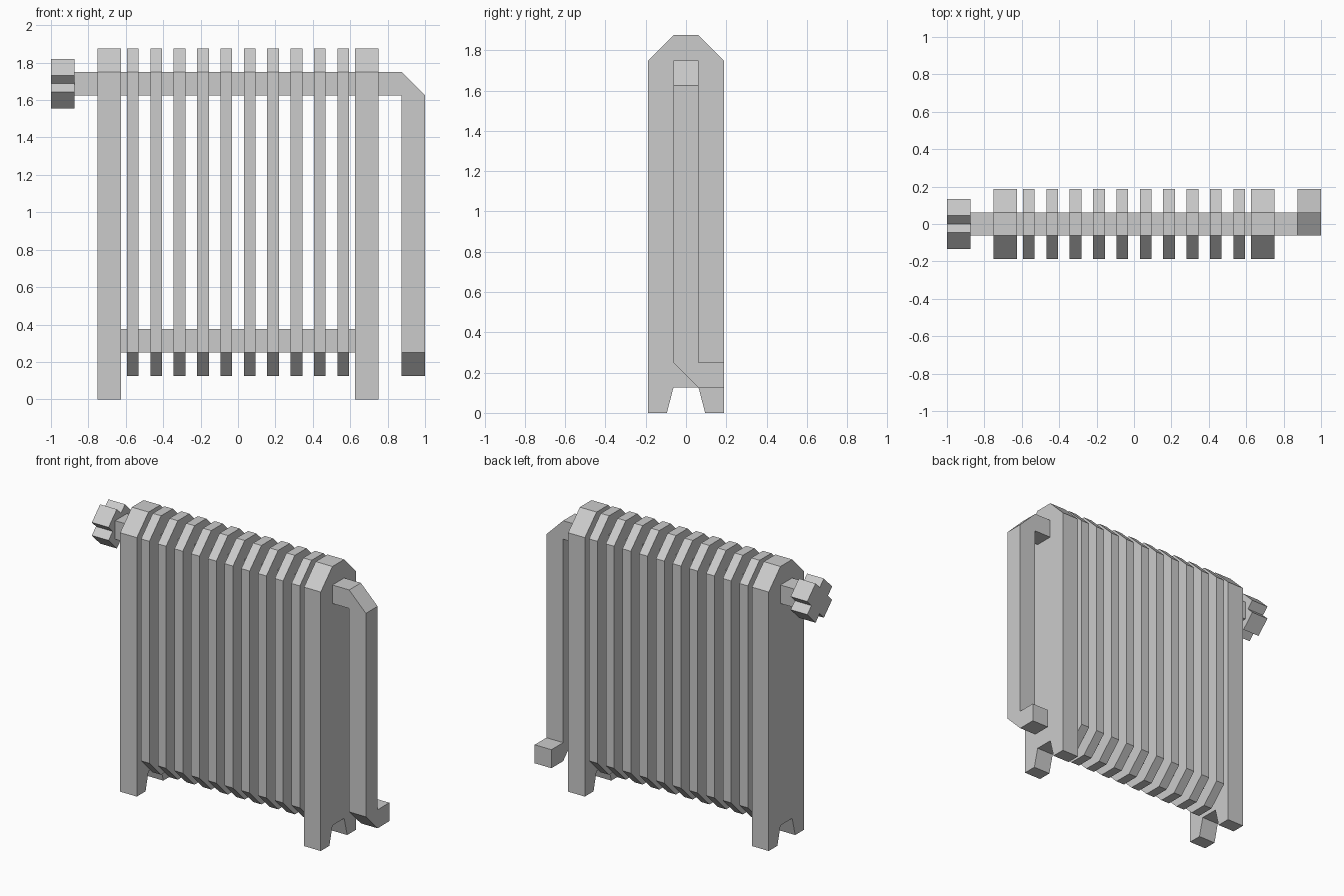
import bpy, bmesh
from math import sqrt

if "Cube" in bpy.data.objects:
    bpy.data.objects.remove(bpy.data.objects["Cube"])

H = 0.0625  # half the pipe thickness


def finish(bm, name):
    bmesh.ops.remove_doubles(bm, verts=bm.verts[:], dist=1e-5)
    bmesh.ops.recalc_face_normals(bm, faces=bm.faces[:])
    mesh = bpy.data.meshes.new(name)
    bm.to_mesh(mesh)
    bm.free()
    obj = bpy.data.objects.new(name, mesh)
    bpy.context.collection.objects.link(obj)
    return obj


def skin(name, rings):
    """Join matching cross-section rings into a capped tube."""
    bm = bmesh.new()
    loops = [[bm.verts.new(p) for p in ring] for ring in rings]
    for a, b in zip(loops, loops[1:]):
        for i in range(len(a)):
            j = (i + 1) % len(a)
            bm.faces.new((a[i], a[j], b[j], b[i]))
    bm.faces.new(loops[0])
    bm.faces.new(loops[-1])
    return finish(bm, name)


def slab(name, half, x0, x1):
    """Extrude a (y, z) half profile, mirrored in y, from x0 to x1."""
    outline = half + [(-y, z) for y, z in reversed(half)]
    return skin(name, [[(x, y, z) for y, z in outline] for x in (x0, x1)])


# End sections with splayed feet
end_half = [(H, 0.125), (0.095, 0), (0.1875, 0), (0.1875, 1.75), (H, 1.875)]
slab("left_end_section", end_half, -0.75, -0.625)
slab("right_end_section", end_half, 0.625, 0.75)

# Inner fins, chamfered top and bottom
fin_half = [(H, 0.125), (0.1875, 0.25), (0.1875, 1.75), (H, 1.875)]
for i in range(10):
    x = -0.5625 + 0.125 * i
    slab(f"fin_{i + 1}", fin_half, x - H / 2, x + H / 2)

# Lower connecting pipe
slab("lower_pipe", [(H, 0.25), (H, 0.375)], -0.625, 0.625)


# Upper pipe, bending down on the right and then back to the wall
def ring_x(x):
    return [(x, -H, 1.625), (x, H, 1.625), (x, H, 1.75), (x, -H, 1.75)]


def ring_z(z):
    return [(0.875, -H, z), (0.875, H, z), (1, H, z), (1, -H, z)]


def ring_y(y):
    return [(0.875, y, 0.125), (0.875, y, 0.25), (1, y, 0.25), (1, y, 0.125)]


skin("supply_pipe", [ring_x(-0.875), ring_x(0.875), ring_z(1.625),
                     ring_z(0.25), ring_y(H), ring_y(0.1875)])

# Valve knob: a cross turned by 45 degrees
L, W, CZ = 0.125, 0.0625, 1.6875
quarter = [(W, W), (L, W), (L, -W)]
cross = []
for k in range(4):
    cross += quarter
    quarter = [(b, -a) for a, b in quarter]
s = 1 / sqrt(2)
cross = [((a - b) * s, CZ + (a + b) * s) for a, b in cross]
skin("valve_knob", [[(x, y, z) for y, z in cross] for x in (-1, -0.875)])
